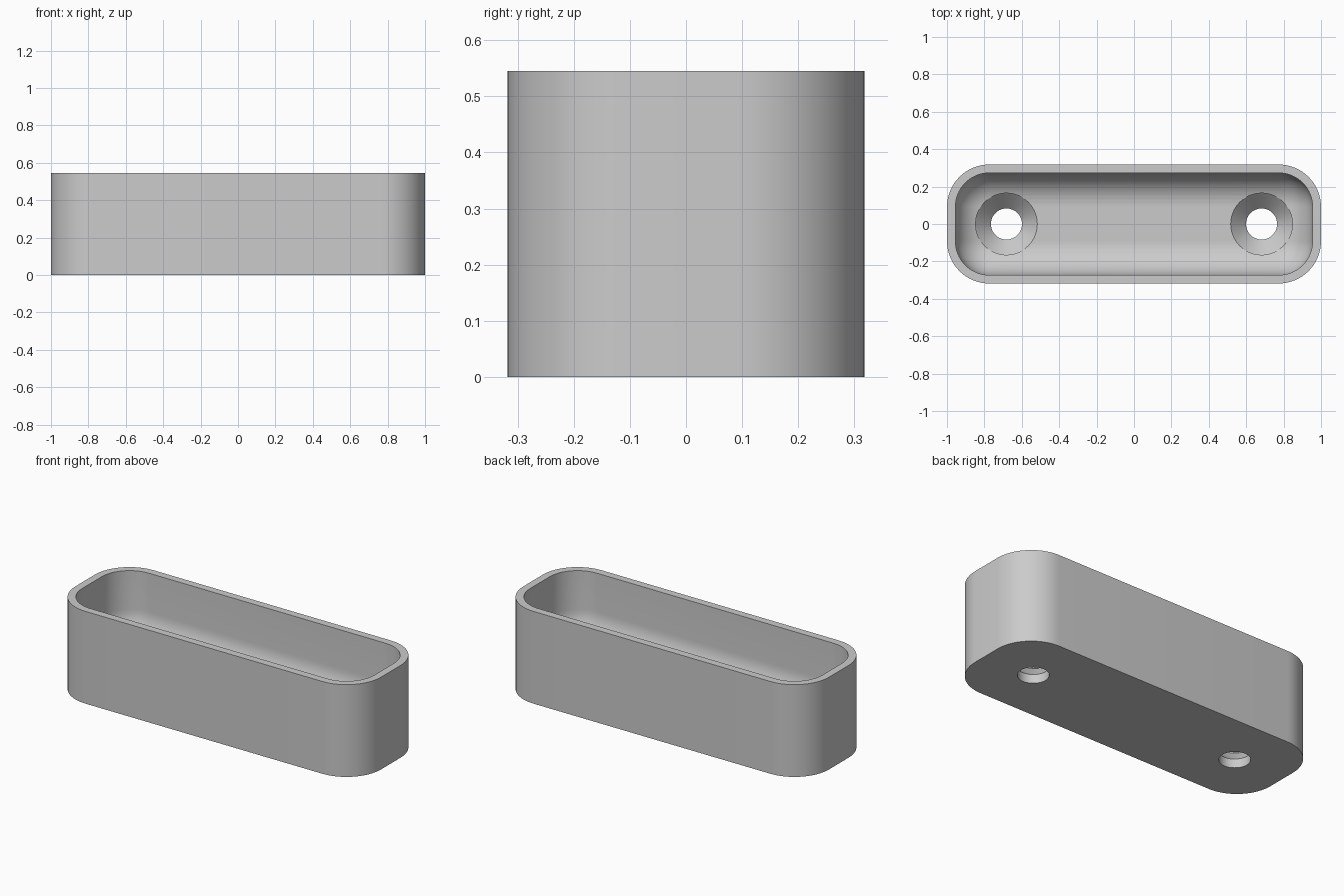
import bpy, bmesh, math

cube = bpy.data.objects.get("Cube")
if cube:
    bpy.data.objects.remove(cube, do_unlink=True)

HALF_X, HALF_Y, HEIGHT = 1.0, 0.318, 0.545
CORNER, WALL, FLOOR, FILLET = 0.227, 0.045, 0.136, 0.18
HOLE_X, HOLE_R, SINK_R, SINK_Z = 0.682, 0.083, 0.165, 0.052
SEGS, STEPS, SIDES = 16, 14, 64

grey = bpy.data.materials.new("plain grey")
grey.use_nodes = True
grey.diffuse_color = (0.6, 0.6, 0.6, 1)
grey.node_tree.nodes["Principled BSDF"].inputs["Base Color"].default_value = (0.6, 0.6, 0.6, 1)


def rounded_loop(bm, inset, z):
    """Ring of vertices around a rounded rectangle."""
    radius = CORNER - inset
    cx, cy = HALF_X - CORNER, HALF_Y - CORNER
    ring = []
    for quarter, (sx, sy) in enumerate([(1, 1), (-1, 1), (-1, -1), (1, -1)]):
        for i in range(SEGS + 1):
            a = (quarter + i / SEGS) * math.pi / 2
            ring.append(bm.verts.new((sx * cx + radius * math.cos(a),
                                      sy * cy + radius * math.sin(a), z)))
    return ring


def circle_loop(bm, x, radius, z):
    angles = [2 * math.pi * i / SIDES for i in range(SIDES)]
    return [bm.verts.new((x + radius * math.cos(a), radius * math.sin(a), z)) for a in angles]


def loft(bm, rings):
    """Skin consecutive rings and cap both ends."""
    for a, b in zip(rings, rings[1:]):
        for i in range(len(a)):
            j = (i + 1) % len(a)
            bm.faces.new((a[i], a[j], b[j], b[i]))
    bm.faces.new(list(reversed(rings[0])))
    bm.faces.new(rings[-1])


def finish(bm, name):
    bmesh.ops.recalc_face_normals(bm, faces=bm.faces)
    mesh = bpy.data.meshes.new(name)
    bm.to_mesh(mesh)
    bm.free()
    mesh.materials.append(grey)
    obj = bpy.data.objects.new(name, mesh)
    bpy.context.collection.objects.link(obj)
    return obj


# Tray: outer wall, rim, inner wall, then a rounded fillet down to the floor
bm = bmesh.new()
profile = [(0, 0), (0, HEIGHT), (WALL, HEIGHT)]
for i in range(STEPS + 1):
    a = i / STEPS * math.pi / 2
    profile.append((WALL + (FILLET - 0.001) * (1 - math.cos(a)),
                    FLOOR + FILLET * (1 - math.sin(a))))
loft(bm, [rounded_loop(bm, inset, z) for inset, z in profile])
tray = finish(bm, "tray")

# Countersunk screw holes
bm = bmesh.new()
for x in (-HOLE_X, HOLE_X):
    steps = [(HOLE_R, -0.1), (HOLE_R, SINK_Z), (SINK_R, FLOOR), (SINK_R, HEIGHT)]
    loft(bm, [circle_loop(bm, x, r, z) for r, z in steps])
cutter = finish(bm, "screw_hole_cutter")
cutter.hide_render = True

cut = tray.modifiers.new("screw holes", 'BOOLEAN')
cut.operation = 'DIFFERENCE'
cut.solver = 'EXACT'
cut.object = cutter

bpy.ops.object.select_all(action='DESELECT')
tray.select_set(True)
bpy.context.view_layer.objects.active = tray
bpy.ops.object.modifier_apply(modifier=cut.name)
bpy.data.objects.remove(cutter, do_unlink=True)
bpy.ops.object.shade_smooth_by_angle(angle=math.radians(30))
